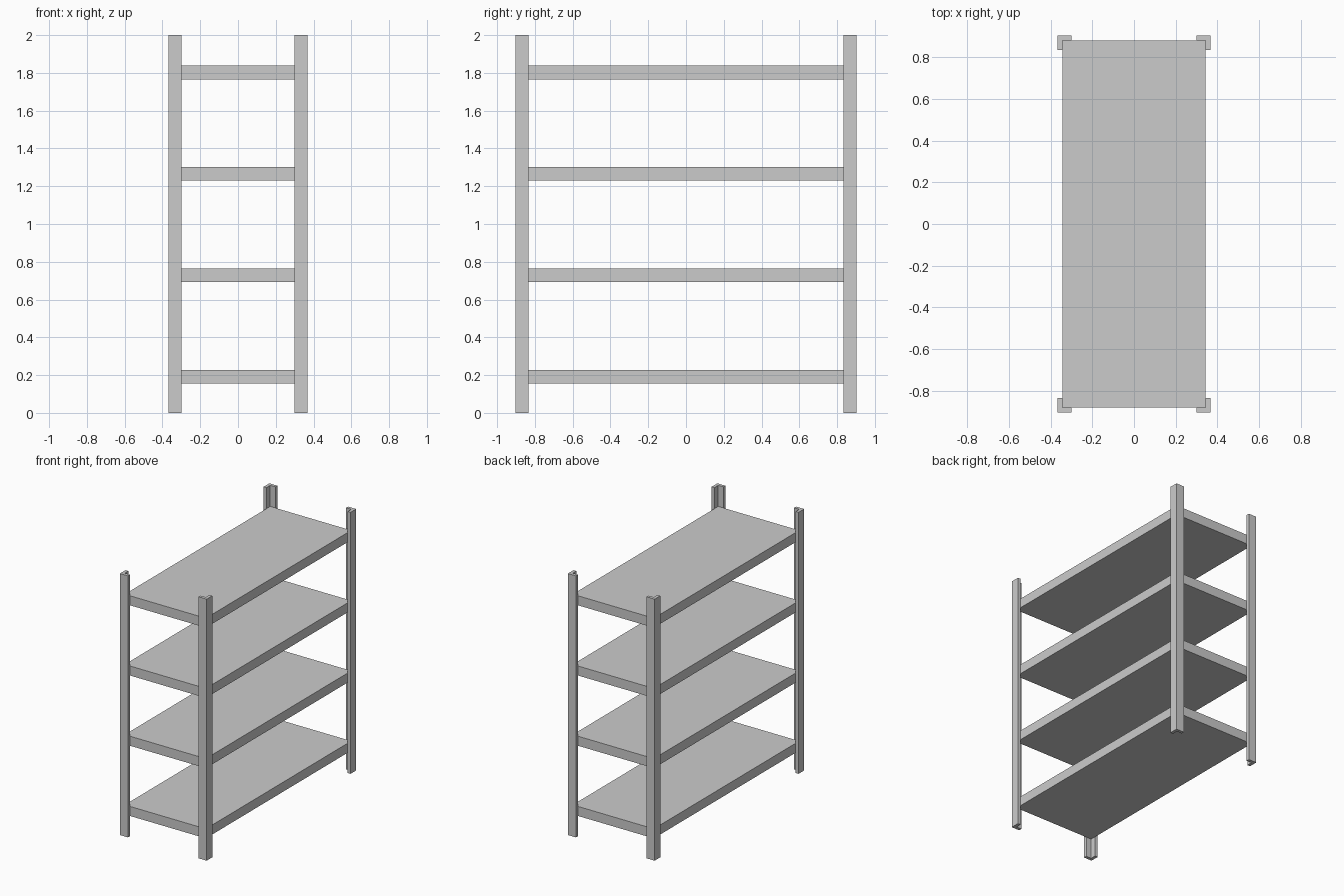
import bpy, bmesh

if "Cube" in bpy.data.objects:
    bpy.data.objects.remove(bpy.data.objects["Cube"])

HX, HY, H = 0.367, 0.903, 2.0    # outer half sizes and height
LEG, T = 0.068, 0.024            # angle-iron flange width and thickness


def prism(name, profile, z0, z1):
    """Extrude a flat xy outline from z0 to z1."""
    bm = bmesh.new()
    face = bm.faces.new([bm.verts.new((x, y, z0)) for x, y in profile])
    ext = bmesh.ops.extrude_face_region(bm, geom=[face])
    top = [v for v in ext["geom"] if isinstance(v, bmesh.types.BMVert)]
    bmesh.ops.translate(bm, verts=top, vec=(0, 0, z1 - z0))
    bmesh.ops.recalc_face_normals(bm, faces=bm.faces)
    mesh = bpy.data.meshes.new(name)
    bm.to_mesh(mesh)
    bm.free()
    obj = bpy.data.objects.new(name, mesh)
    bpy.context.collection.objects.link(obj)
    return obj


# L-shaped corner posts, open towards the middle of the rack
angle = [(0, 0), (LEG, 0), (LEG, T), (T, T), (T, LEG), (0, LEG)]
for sx, side in ((-1, "left"), (1, "right")):
    for sy, end in ((-1, "front"), (1, "back")):
        prism(f"{end}_{side}_post",
              [(sx * (HX - x), sy * (HY - y)) for x, y in angle], 0, H)

# Four solid shelves fitted inside the posts
SX, SY = HX - T, HY - T
for i in range(4):
    z = 0.155 + i * 0.537
    prism(f"shelf_{i + 1}", [(-SX, -SY), (SX, -SY), (SX, SY), (-SX, SY)], z, z + 0.073)
